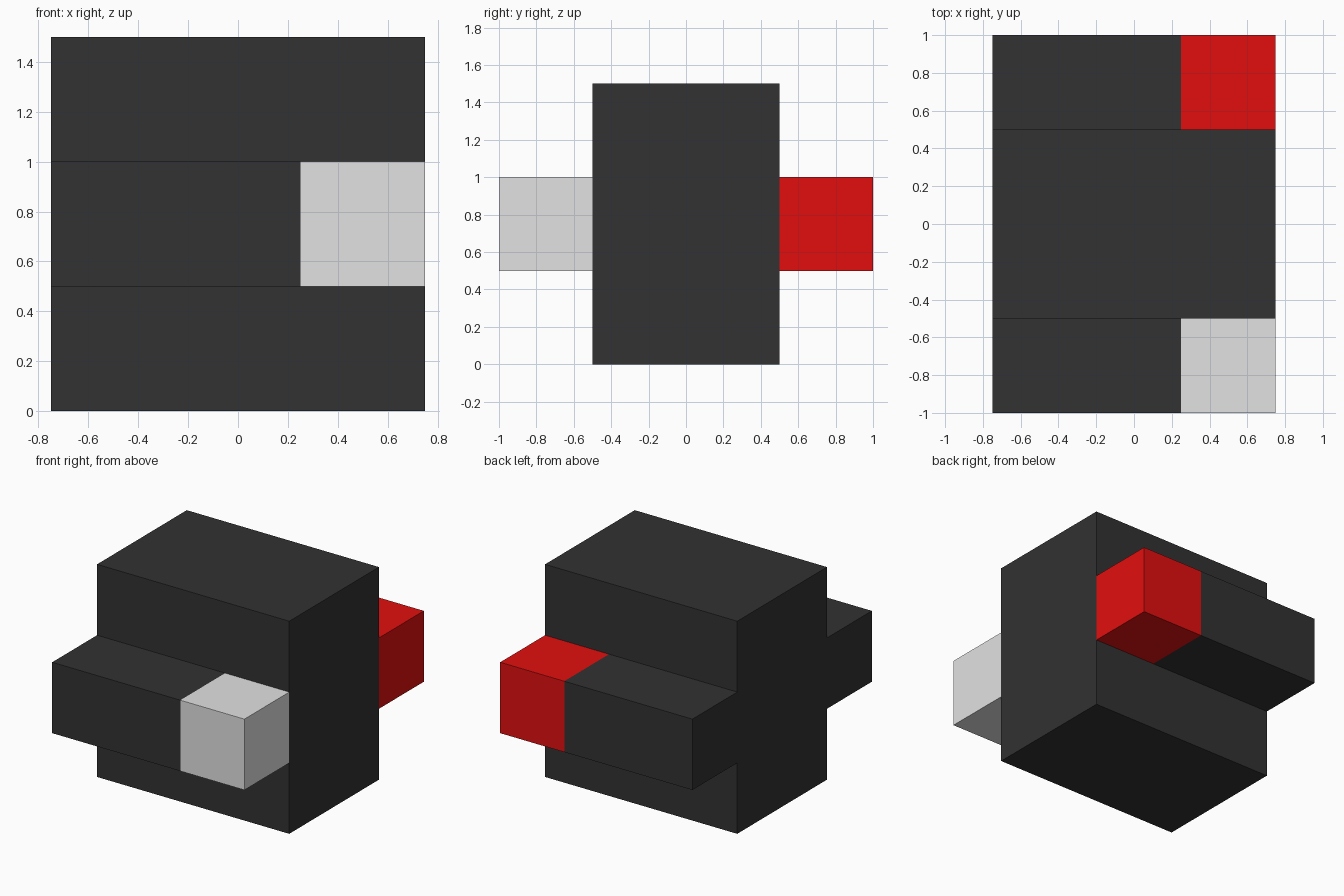
import bpy

if "Cube" in bpy.data.objects:
    bpy.data.objects.remove(bpy.data.objects["Cube"])


def flat_colour(name, r, g, b):
    mat = bpy.data.materials.new(name)
    mat.diffuse_color = (r, g, b, 1.0)
    mat.use_nodes = True
    mat.node_tree.nodes["Principled BSDF"].inputs["Base Color"].default_value = mat.diffuse_color
    return mat


def box(name, low, high, mat):
    centre = [(a + b) / 2 for a, b in zip(low, high)]
    bpy.ops.mesh.primitive_cube_add(size=1, location=centre)
    obj = bpy.context.object
    obj.name = name
    obj.scale = [b - a for a, b in zip(low, high)]
    bpy.ops.object.transform_apply(location=False, rotation=False, scale=True)
    obj.data.materials.append(mat)
    return obj


charcoal = flat_colour("charcoal", 0.032, 0.032, 0.032)
white = flat_colour("white", 0.76, 0.76, 0.76)
red = flat_colour("red", 0.76, 0.0046, 0.0046)

# Main block
box("body", (-0.75, -0.5, 0), (0.75, 0.5, 1.5), charcoal)

# Side bars, each ending in a coloured lamp flush with the right side
for side, y0, y1, mat in (("front", -1, -0.5, white), ("back", 0.5, 1, red)):
    box(side + "_bar", (-0.75, y0, 0.5), (0.25, y1, 1), charcoal)
    box(side + "_lamp", (0.25, y0, 0.5), (0.75, y1, 1), mat)
